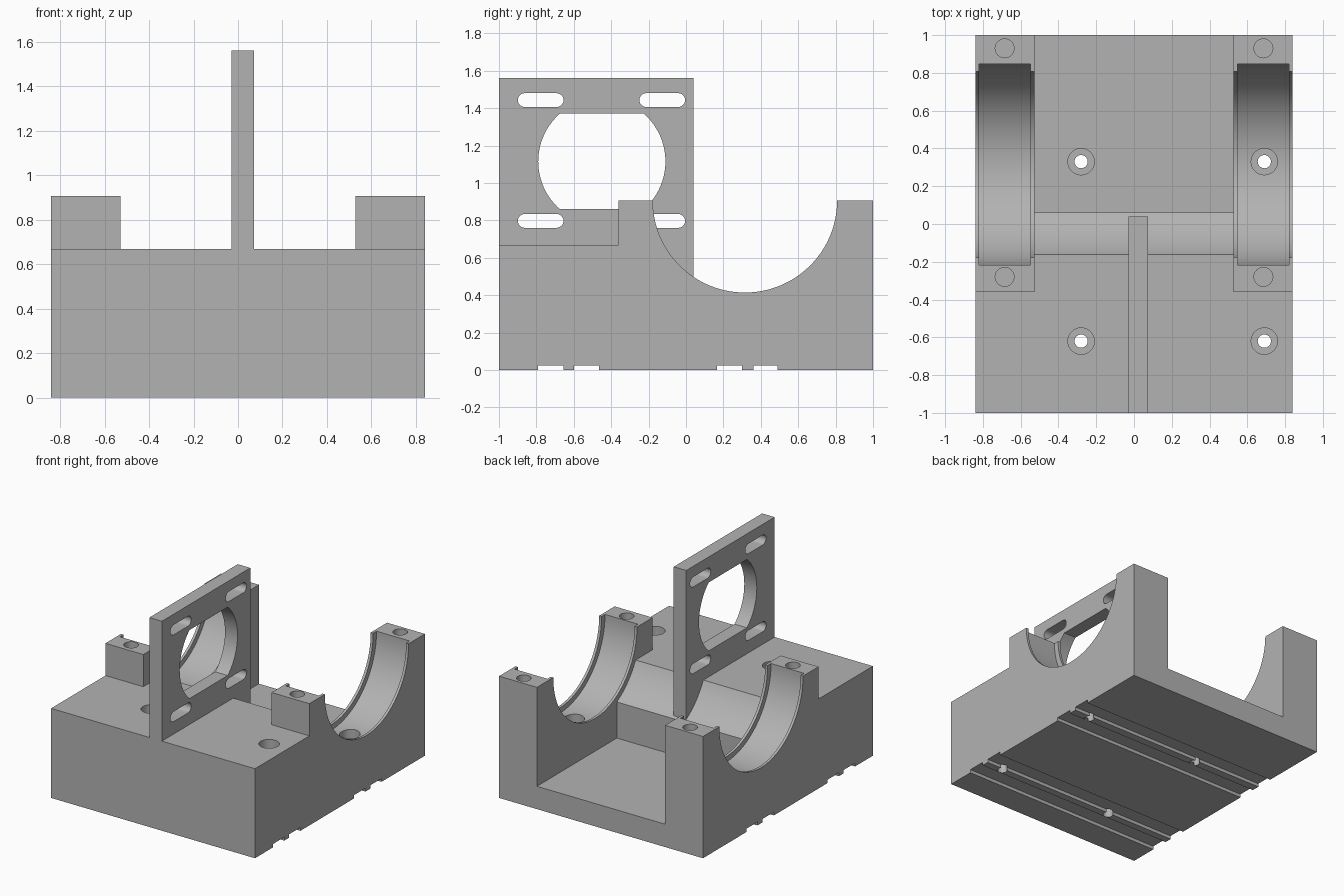
import bpy, bmesh, math

cube = bpy.data.objects.get("Cube")
if cube:
    bpy.data.objects.remove(cube, do_unlink=True)

grey = bpy.data.materials.new("plain_grey")
grey.use_nodes = True
grey.diffuse_color = (0.45, 0.45, 0.45, 1)
grey.node_tree.nodes["Principled BSDF"].inputs["Base Color"].default_value = (0.45, 0.45, 0.45, 1)

HX = 0.84                 # half width
INNER = 0.528             # inner face of the supports
DECK, TOP, FLOOR = 0.667, 0.907, 0.17
BY, BR, GR = 0.315, 0.493, 0.533   # bore centre, lip radius, seat radius


def extrude(name, pts, lo, hi, axis="x"):
    """Prism: (y, z) outline along x, or (x, y) outline along z."""
    bm = bmesh.new()

    def place(p, t):
        return (t, p[0], p[1]) if axis == "x" else (p[0], p[1], t)
    a = [bm.verts.new(place(p, lo)) for p in pts]
    b = [bm.verts.new(place(p, hi)) for p in pts]
    bm.faces.new(a)
    bm.faces.new(b[::-1])
    for i in range(len(a)):
        j = (i + 1) % len(a)
        bm.faces.new((a[i], b[i], b[j], a[j]))
    bmesh.ops.recalc_face_normals(bm, faces=bm.faces)
    me = bpy.data.meshes.new(name)
    bm.to_mesh(me)
    bm.free()
    me.materials.append(grey)
    ob = bpy.data.objects.new(name, me)
    bpy.context.collection.objects.link(ob)
    return ob


def rect(u0, u1, v0, v1):
    return [(u0, v0), (u1, v0), (u1, v1), (u0, v1)]


def arc(cu, cv, r, a0, a1, n):
    return [(cu + r * math.cos(a0 + (a1 - a0) * i / n),
             cv + r * math.sin(a0 + (a1 - a0) * i / n)) for i in range(n + 1)]


def circle(cu, cv, r, n):
    return arc(cu, cv, r, 0, math.tau, n)[:-1]


def cut(target, cutters):
    for c in cutters:
        c.hide_render = True
        mod = target.modifiers.new("cut", "BOOLEAN")
        mod.operation, mod.solver, mod.object = "DIFFERENCE", "EXACT", c
        bpy.context.view_layer.objects.active = target
        bpy.ops.object.modifier_apply(modifier=mod.name)
        bpy.data.objects.remove(c, do_unlink=True)


def shade(ob):
    bpy.ops.object.select_all(action="DESELECT")
    ob.select_set(True)
    bpy.context.view_layer.objects.active = ob
    bpy.ops.object.shade_smooth_by_angle(angle=math.radians(30))


# Bearing block: stepped side outline with slide grooves underneath
outline = [(-1, 0)]
for g0, g1 in ((-0.79, -0.655), (-0.6, -0.465), (0.165, 0.3), (0.36, 0.49)):
    outline += [(g0, 0), (g0, 0.025), (g1, 0.025), (g1, 0)]
outline += [(1, 0), (1, TOP), (-0.36, TOP), (-0.36, DECK), (-1, DECK)]
block = extrude("bearing_block", outline, -HX, HX)

# Space between the supports: above the deck, then the rear pocket
cutters = [extrude("deck_gap", rect(-0.5, 1.1, DECK, 1.2), -INNER, INNER),
           extrude("rear_pocket", rect(0.06, 1.1, FLOOR, 1.2), -INNER, INNER),
           extrude("bore", circle(BY, TOP, BR, 128), -1, 1),
           extrude("middle_bore", circle(BY, TOP, GR, 128), -INNER, INNER)]

# Bearing seats and blind cap screw holes
for s in (-1, 1):
    lo, hi = sorted((s * (INNER + 0.02), s * (HX - 0.02)))
    cutters.append(extrude("seat", circle(BY, TOP, GR, 128), lo, hi))
    for y in (-0.28, 0.93):
        cutters.append(extrude("cap_hole", circle(s * 0.685, y, 0.05, 32), 0.6, 1.1, "z"))

# Counterbored mounting holes
for x in (-0.28, 0.69):
    for y in (-0.62, 0.33):
        cutters.append(extrude("head_hole", circle(x, y, 0.07, 32), 0.11, 1.0, "z"))
        cutters.append(extrude("bolt_hole", circle(x, y, 0.035, 32), -0.1, 0.5, "z"))
cut(block, cutters)
shade(block)

# Upright mounting plate whose foot follows the bore
a0 = math.pi + math.asin((TOP - DECK) / GR)
a1 = math.pi + math.acos((BY - 0.04) / GR)
foot = arc(BY, TOP, GR, a0, a1, 16)
plate = extrude("mounting_plate", [(-1, DECK)] + foot + [(0.04, 1.56), (-1, 1.56)], -0.03, 0.073)

# Flat-sided window
PY, PZ, R, H = -0.45, 1.115, 0.34, 0.255
t = math.asin(H / R)
window = arc(PY, PZ, R, -t, t, 32) + arc(PY, PZ, R, math.pi - t, math.pi + t, 32)
cutters = [extrude("window", window, -0.2, 0.2)]

# Adjustment slots
for y in (-0.777, -0.127):
    for z in (0.797, 1.443):
        r, d, q = 0.037, 0.085, math.pi / 2
        slot = arc(y + d, z, r, -q, q, 12) + arc(y - d, z, r, q, 3 * q, 12)
        cutters.append(extrude("slot", slot, -0.2, 0.2))
cut(plate, cutters)
shade(plate)
